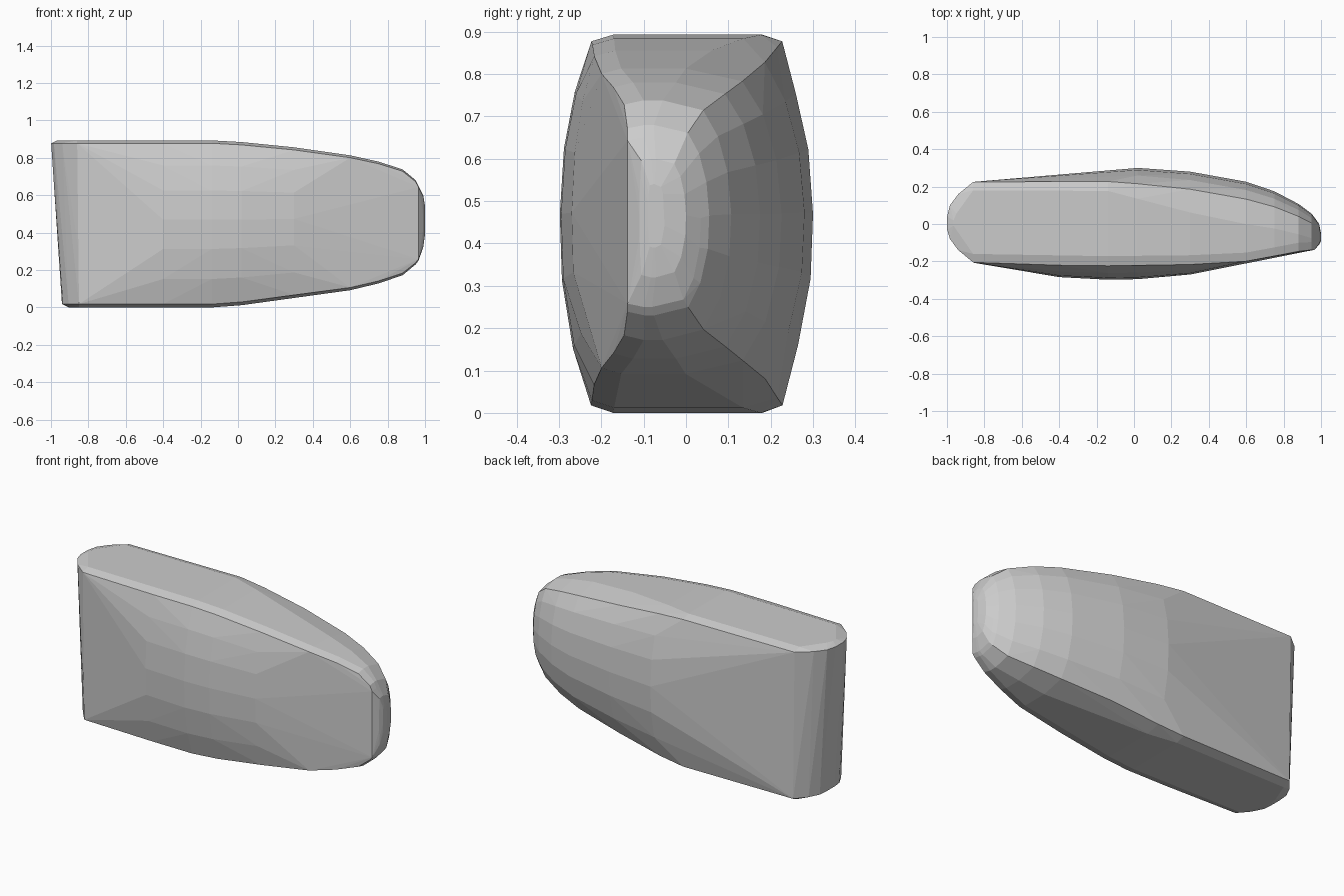
import bpy, bmesh

# Stations along the length:
# x, z low, z high, front y (middle, edge), back y (middle, edge), x shift at the bottom
STATIONS = [
    (-1.00, 0.00, 0.893, -0.03, -0.03, 0.04, 0.04, 0.06),
    (-0.985, 0.00, 0.893, -0.08, -0.08, 0.10, 0.10, 0.05),
    (-0.94, 0.00, 0.893, -0.14, -0.14, 0.16, 0.16, 0.035),
    (-0.86, 0.00, 0.893, -0.208, -0.205, 0.226, 0.225, 0.01),
    (-0.40, 0.00, 0.893, -0.284, -0.215, 0.264, 0.225, 0),
    (-0.14, 0.00, 0.893, -0.298, -0.217, 0.288, 0.222, 0),
    (0.02, 0.012, 0.884, -0.295, -0.215, 0.300, 0.208, 0),
    (0.30, 0.05, 0.856, -0.270, -0.212, 0.280, 0.178, 0),
    (0.60, 0.092, 0.813, -0.212, -0.198, 0.226, 0.125, 0),
    (0.75, 0.128, 0.780, -0.185, -0.170, 0.175, 0.085, 0),
    (0.88, 0.172, 0.738, -0.158, -0.145, 0.107, 0.035, 0),
    (0.95, 0.230, 0.680, -0.142, -0.138, 0.055, 0.000, 0),
    (0.965, 0.25, 0.65, -0.138, -0.138, 0.035, -0.01, 0),
    (0.99, 0.320, 0.600, -0.110, -0.105, 0.000, -0.03, 0),
    (1.00, 0.390, 0.540, -0.090, -0.085, -0.05, -0.06, 0),
]
LEVELS = (-0.96, -0.66, -0.3, 0.05, 0.4, 0.7, 0.965)

bm = bmesh.new()
for x, z0, z1, fm, fe, bk, be, shift in STATIONS:
    zc, zr = (z0 + z1) / 2, (z1 - z0) / 2
    soft = min(1, max(0, (x + 0.14) / 0.6))   # back edge softens toward the nose
    # bulging side walls
    for t in LEVELS:
        px = x + shift * (1 - t) / 2
        bulge = 1 - abs(t) ** 2.3
        tb = t * (1 - 0.05 * soft) if abs(t) > 0.9 else t
        bm.verts.new((px, fe + (fm - fe) * bulge, zc + zr * t))
        bm.verts.new((px, be + (bk - be) * bulge, zc + zr * tb))
    # chamfered top and bottom rims
    inset = min(0.045, (be - fe) * 0.3)
    back_inset = inset + soft * 0.25 * (be - fe)
    for t in (-1, 1):
        px = x + shift * (1 - t) / 2 + (0.035 if x < -0.9 else 0)
        for y in (fe + inset, be - back_inset):
            bm.verts.new((px, y, zc + zr * t))

# Faceted convex shell
res = bmesh.ops.convex_hull(bm, input=bm.verts[:])
junk = {e for k in ("geom_interior", "geom_unused") for e in res[k]
        if isinstance(e, bmesh.types.BMVert)}
bmesh.ops.delete(bm, geom=list(junk), context='VERTS')
bmesh.ops.dissolve_limit(bm, angle_limit=0.035, verts=bm.verts[:], edges=bm.edges[:])
bmesh.ops.recalc_face_normals(bm, faces=bm.faces[:])

mesh = bpy.data.meshes.new("faceted_stone_block")
bm.to_mesh(mesh)
bm.free()
block = bpy.data.objects.new("faceted_stone_block", mesh)
bpy.context.collection.objects.link(block)
